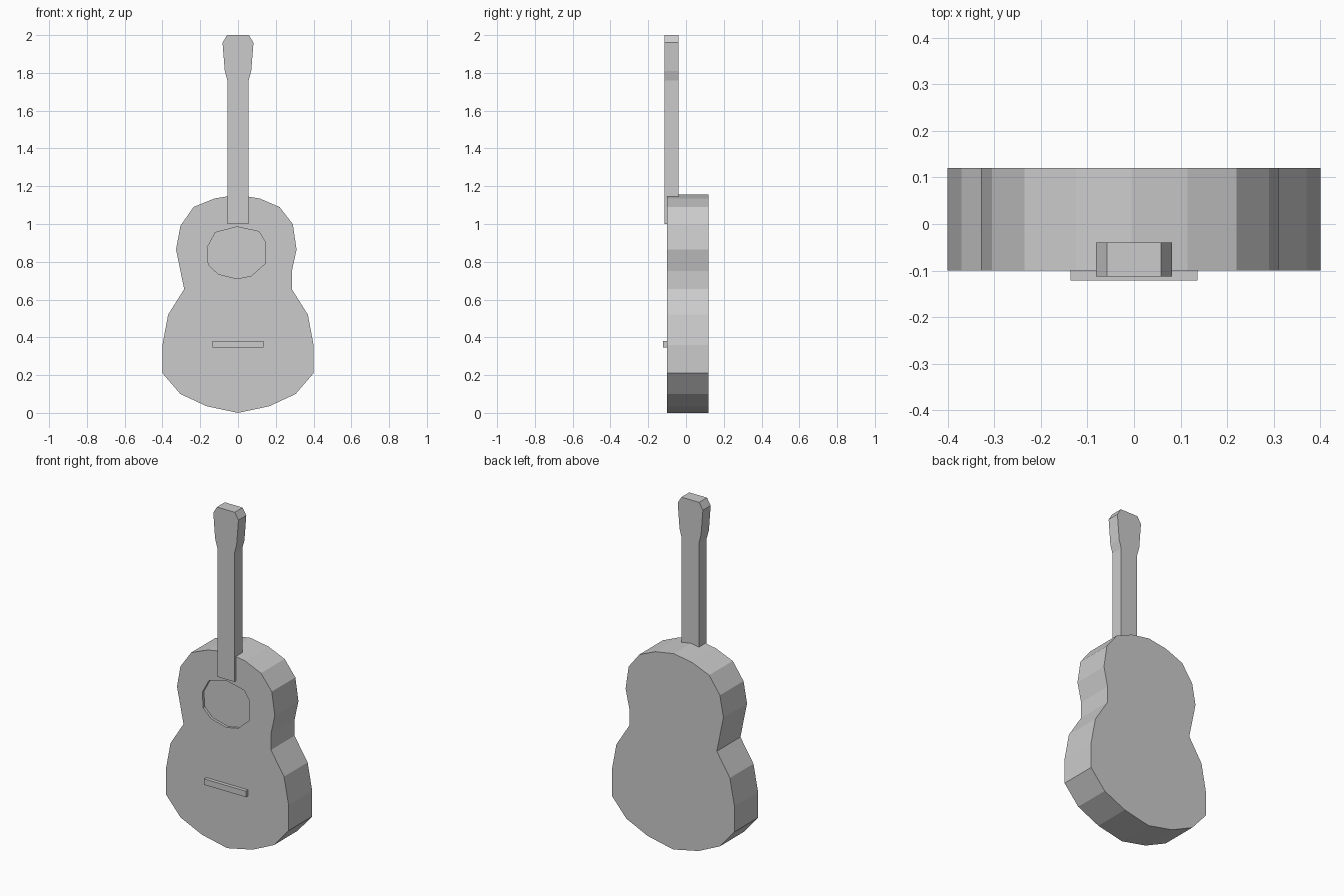
import bpy
import bmesh

default_cube = bpy.data.objects.get("Cube")
if default_cube:
    bpy.data.objects.remove(default_cube, do_unlink=True)

# Single flat grey for the whole instrument
grey = bpy.data.materials.new("plain grey")
grey.use_nodes = True
colour = (0.6, 0.6, 0.6, 1)
grey.diffuse_color = colour
grey.node_tree.nodes["Principled BSDF"].inputs["Base Color"].default_value = colour


def extrude_profile(name, outline, front, back):
    """Make a solid by extruding an x-z outline from y = front to y = back."""
    bm = bmesh.new()
    face = bm.faces.new([bm.verts.new((x, front, z)) for x, z in outline])
    extruded = bmesh.ops.extrude_face_region(bm, geom=[face], use_keep_orig=True)
    moved = [v for v in extruded["geom"] if isinstance(v, bmesh.types.BMVert)]
    bmesh.ops.translate(bm, verts=moved, vec=(0, back - front, 0))
    bmesh.ops.recalc_face_normals(bm, faces=bm.faces)
    mesh = bpy.data.meshes.new(name)
    bm.to_mesh(mesh)
    bm.free()
    mesh.materials.append(grey)
    part = bpy.data.objects.new(name, mesh)
    bpy.context.collection.objects.link(part)
    return part


def mirrored(half):
    """Close a right-hand outline with its mirror image."""
    return half + [(-x, z) for x, z in reversed(half)]


# Body: shared lower bout, slightly uneven upper bout
lower_bout = [(.165, .035), (.305, .1), (.4, .21), (.4, .36), (.37, .52), (.285, .655)]
left_upper = [(.285, .75), (.31, .865), (.29, 1), (.22, 1.09), (.115, 1.135)]
right_upper = [(-.005, 1.155), (-.125, 1.135), (-.235, 1.09), (-.305, .99), (-.328, .865)]
right_lower = [(-x, z) for x, z in reversed(lower_bout)]
body = extrude_profile(
    "body", [(0, 0)] + lower_bout + left_upper + right_upper + right_lower, -.1, .12)

# Shallow sound hole cut into the front
hole_outline = [(-.005, .985), (.11, .96), (.145, .905), (.143, .79), (.07, .725),
                (-.005, .71), (-.105, .735), (-.157, .785), (-.163, .875), (-.12, .955)]
cutter = extrude_profile("sound_hole_cutter", hole_outline, -.2, -.085)
cutter.hide_render = True
cut = body.modifiers.new("sound hole", "BOOLEAN")
cut.operation = "DIFFERENCE"
cut.solver = "EXACT"
cut.object = cutter
bpy.context.view_layer.objects.active = body
bpy.ops.object.modifier_apply(modifier=cut.name)
bpy.data.objects.remove(cutter, do_unlink=True)

# Neck with flared headstock
neck_half = [(.056, 1), (.056, 1.76), (.07, 1.81), (.082, 1.96), (.058, 2)]
extrude_profile("neck_and_headstock", mirrored(neck_half), -.113, -.04)

# Bridge bar on the lower front
extrude_profile("bridge", mirrored([(.136, .345), (.136, .38)]), -.121, -.095)
